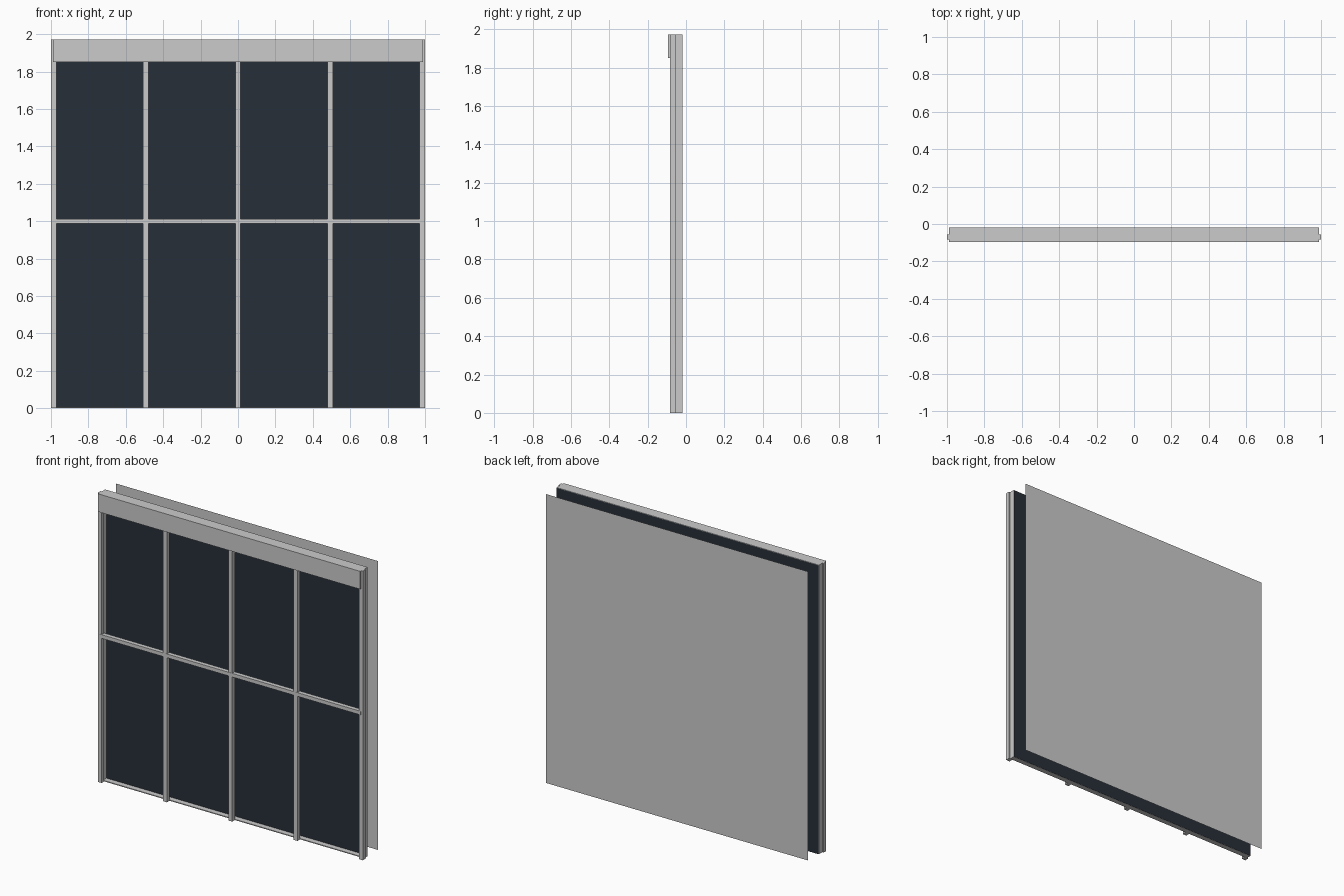
import bpy, bmesh

if "Cube" in bpy.data.objects:
    bpy.data.objects.remove(bpy.data.objects["Cube"])

dark = bpy.data.materials.new("dark_glass")
dark.diffuse_color = (0.02, 0.028, 0.04, 1)
dark.use_nodes = True
dark.node_tree.nodes["Principled BSDF"].inputs["Base Color"].default_value = dark.diffuse_color


def box(name, x, y, z, mat=None):
    """Box from (min, max) pairs on each axis."""
    bm = bmesh.new()
    bmesh.ops.create_cube(bm, size=1)
    for v in bm.verts:
        v.co = [(r[0] + r[1]) / 2 + c * (r[1] - r[0]) for r, c in zip((x, y, z), v.co)]
    return finish(name, bm, mat)


def sheet(name, x, y, z, mat=None):
    """Upright single-face sheet."""
    bm = bmesh.new()
    pts = [(x[0], y, z[0]), (x[1], y, z[0]), (x[1], y, z[1]), (x[0], y, z[1])]
    bm.faces.new([bm.verts.new(p) for p in pts])
    return finish(name, bm, mat)


def finish(name, bm, mat):
    me = bpy.data.meshes.new(name)
    bm.to_mesh(me)
    bm.free()
    ob = bpy.data.objects.new(name, me)
    bpy.context.collection.objects.link(ob)
    if mat:
        me.materials.append(mat)
    return ob


TOP = 1.972
FRONT, MID, BACK = -0.083, -0.055, -0.017

# single dark glass sheet closing the back of the frame
sheet("glass", (-0.989, 0.989), BACK, (0.0, TOP - 0.003), dark)

# perimeter frame reaching back to the glass
for side, name in ((-1, "left"), (1, "right")):
    xs = sorted((side * 0.98, side * 0.99))
    box(name + "_frame_side", xs, (MID, BACK - 0.001), (0, TOP))
box("sill", (-0.98, 0.98), (MID, BACK - 0.001), (0, 0.006))

# vertical mullions, the outer two acting as jambs
for i in range(5):
    cx = (i - 2) * 0.4928
    box(f"mullion_{i + 1}", (cx - 0.0144, cx + 0.0144), (FRONT, MID), (0, TOP))

# horizontal transom
box("transom", (-0.985, 0.985), (FRONT - 0.001, MID), (0.987, 1.012))

# header beam and fascia
box("header", (-0.988, 0.988), (FRONT, BACK - 0.001), (TOP - 0.012, TOP))
box("fascia", (-0.988, 0.988), (-0.095, FRONT + 0.003), (1.85, TOP))

# thin backing sheet behind the window
sheet("backing_sheet", (-0.988, 0.988), 0.095, (0, TOP - 0.002))
